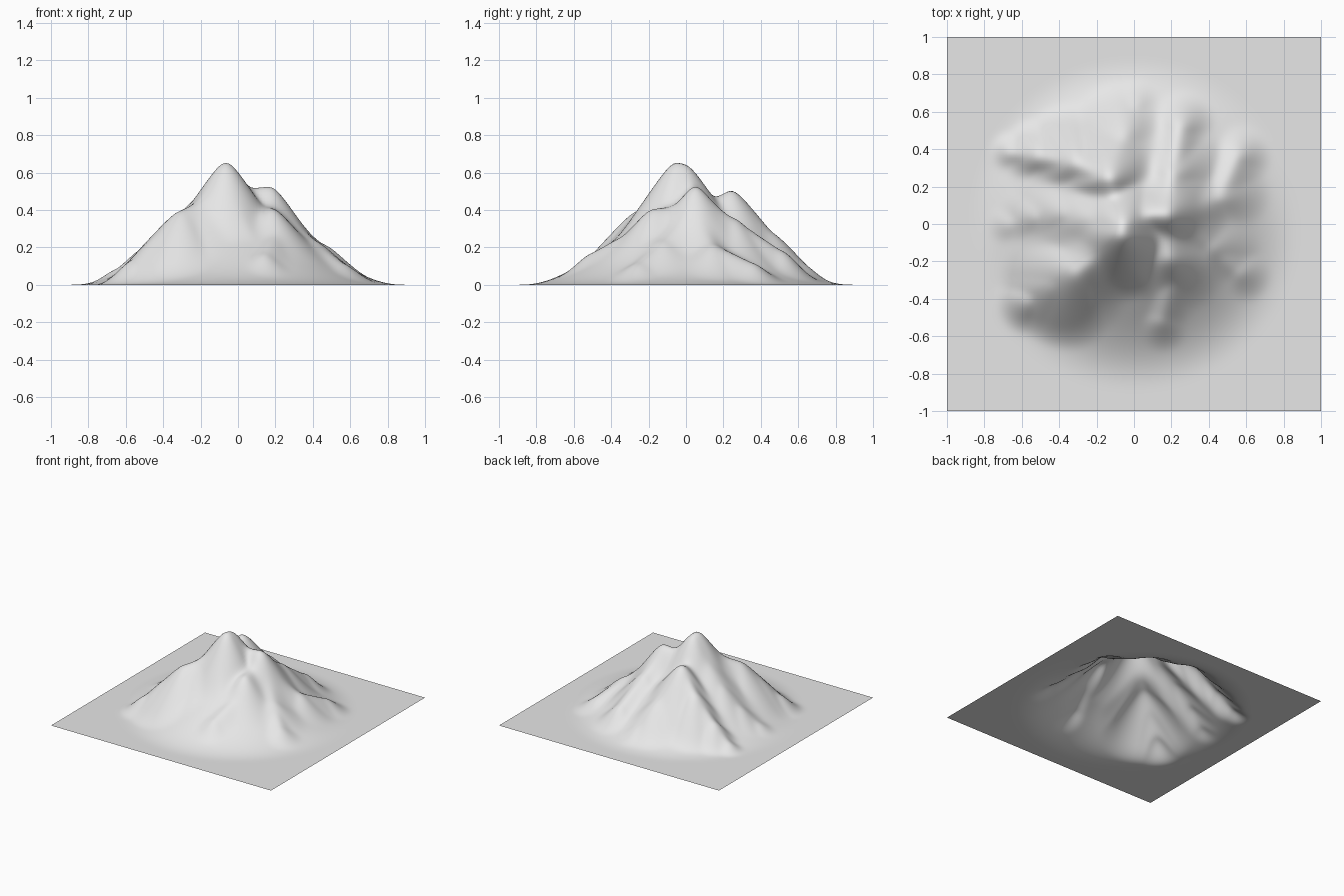
import bpy
import bmesh
from mathutils import Vector

cube = bpy.data.objects.get("Cube")
if cube:
    bpy.data.objects.remove(cube, do_unlink=True)

GRID_CELLS = 120
FOOT_RADIUS = 0.9
BASE_HEIGHT = 0.39

# Crest lines: steepness of the sides, then points along the crest
RIDGES = [
    # main summit, saddle and east summit
    (1.5, [(-.065, -.05, .66), (-.06, -.01, .65), (.03, .03, .54), (.08, .05, .52), (.17, .05, .53)]),
    # south-west ridge
    (1.1, [(-.1, -.1, .54), (-.2, -.17, .45), (-.3, -.25, .4), (-.4, -.31, .29), (-.55, -.4, .14)]),
    # west spur
    (1.1, [(-.14, -.02, .51), (-.22, .02, .45), (-.34, .05, .34), (-.5, .04, .2), (-.65, 0, .08)]),
    # north summit and its west arm
    (1.3, [(-.1, .12, .45), (-.13, .24, .51), (-.3, .32, .36), (-.5, .36, .19), (-.65, .38, .07)]),
    # north arm
    (1.1, [(-.12, .3, .43), (-.06, .45, .28), (0, .6, .13)]),
    # north-east arm
    (1.2, [(.18, .1, .46), (.2, .25, .36), (.24, .5, .19)]),
    # front shoulder
    (1.2, [(.16, -.04, .42), (.18, -.17, .41), (.2, -.28, .29), (.14, -.5, .17)]),
    # south-east spur
    (1.0, [(.26, 0, .36), (.4, -.12, .24), (.55, -.25, .12)]),
    # east spur
    (1.0, [(.28, .07, .33), (.45, .14, .22), (.54, .35, .12)]),
]


def smooth_max(a, b, blend):
    """Larger of two heights, with a rounded join."""
    overlap = max(blend - abs(a - b), 0) / blend
    return max(a, b) + overlap * overlap * blend / 4


def ridge_height(spot, steepness, crest, rounding=0.04):
    """Height of the rounded roof that falls away from a crest line."""
    best = -1
    for start, end in zip(crest, crest[1:]):
        a, b = Vector(start), Vector(end)
        along = (b - a).to_2d()
        t = (spot - a.to_2d()).dot(along) / along.length_squared
        near = a.lerp(b, min(max(t, 0), 1))
        gap = (spot - near.to_2d()).length
        drop = (gap * gap + rounding * rounding) ** 0.5 - rounding
        best = max(best, near.z - steepness * drop)
    return best


def terrain_height(x, y):
    spot = Vector((x, y))
    falloff = max(1 - (spot.length / FOOT_RADIUS) ** 2, 0)
    height = BASE_HEIGHT * falloff ** 2.5
    for steepness, crest in RIDGES:
        height = smooth_max(height, ridge_height(spot, steepness, crest), 0.05)
    return height


# Open terrain sheet raised into a mountain
bm = bmesh.new()
bmesh.ops.create_grid(bm, x_segments=GRID_CELLS, y_segments=GRID_CELLS, size=1)
for vert in bm.verts:
    vert.co.z = terrain_height(vert.co.x, vert.co.y)

# Soften the creases between ridges
inner = [v for v in bm.verts if not v.is_boundary]
for step in range(4):
    bmesh.ops.smooth_vert(bm, verts=inner, factor=0.5, use_axis_z=True)

mesh = bpy.data.meshes.new("mountain")
bm.to_mesh(mesh)
bm.free()
mesh.shade_smooth()

# Plain rock colour
rock = bpy.data.materials.new("grey_rock")
rock.use_nodes = True
colour = (0.8, 0.8, 0.8, 1)
rock.diffuse_color = colour
rock.node_tree.nodes["Principled BSDF"].inputs["Base Color"].default_value = colour
mesh.materials.append(rock)

mountain = bpy.data.objects.new("mountain", mesh)
bpy.context.collection.objects.link(mountain)
